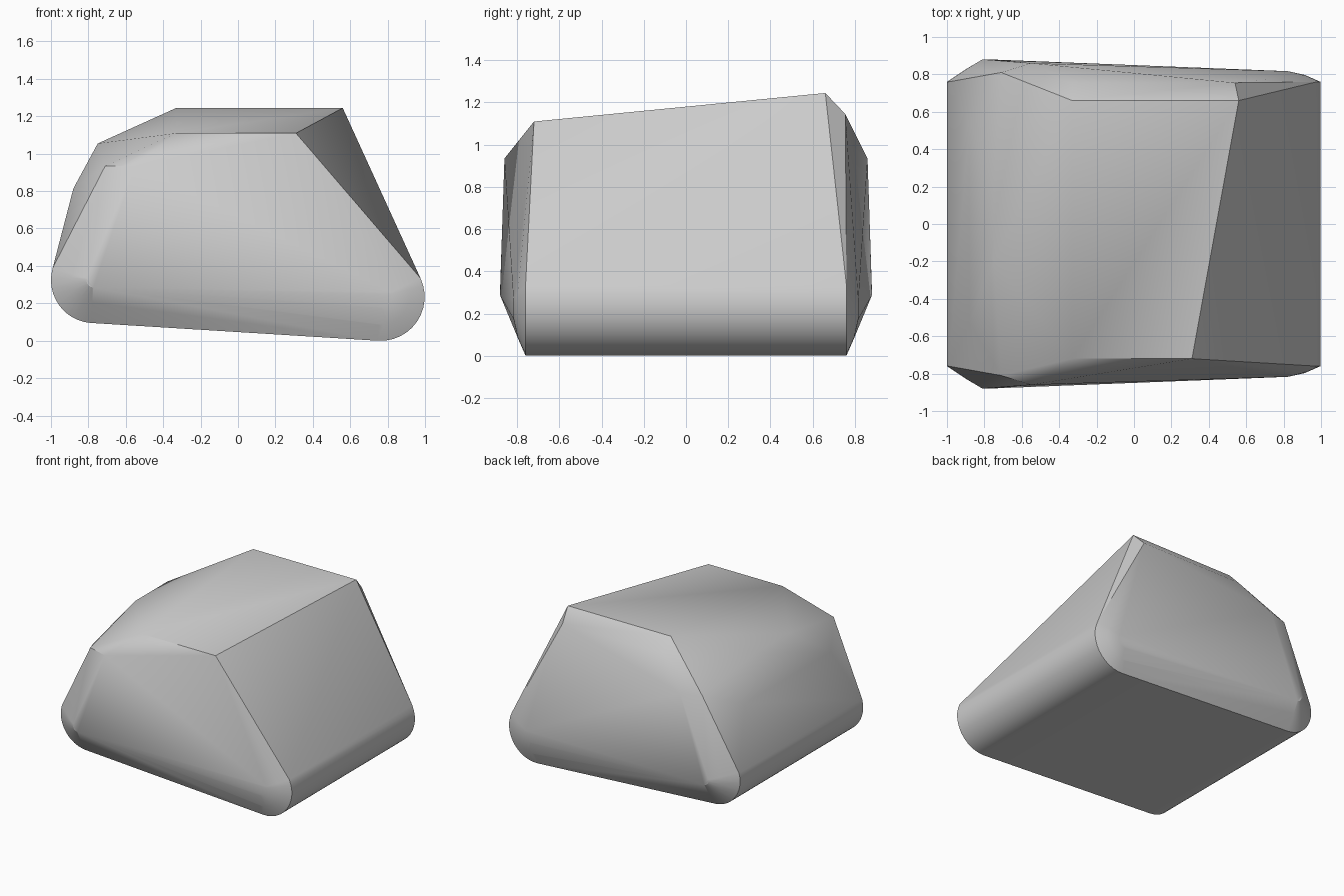
import bpy, bmesh
from math import sin, cos, radians

cube = bpy.data.objects.get("Cube")
if cube:
    bpy.data.objects.remove(cube, do_unlink=True)

stone = bpy.data.materials.new("light_grey")
stone.use_nodes = True
grey = (0.6, 0.6, 0.6, 1)
stone.diffuse_color = grey
stone.node_tree.nodes["Principled BSDF"].inputs["Base Color"].default_value = grey


def arc(x, z, r, start, end, y, steps=12):
    """Points on a round end, repeated on both sides in y."""
    pts = []
    for i in range(steps + 1):
        a = radians(start + (end - start) * i / steps)
        for side in (-1, 1):
            pts.append((x + r * cos(a), side * y, z + r * sin(a)))
    return pts


points = []
# Rounded lower edges: full arc, then narrowing rings out to the corner tip
for r, y in ((0.235, 0.76), (0.15, 0.797), (0.06, 0.817)):
    points += arc(0.763, 0.24, r, 25, -94, y)
for r, y in ((0.23, 0.76), (0.12, 0.833), (0.04, 0.88)):
    points += arc(-0.77, 0.33, r, 164, 266, y)

# Shoulder facets, mirrored front to back
for x, y, z in ((-0.75, 0.2, 1.06), (-0.88, 0.53, 0.82),
                (-0.71, 0.81, 0.94), (-0.55, 0.86, 0.94)):
    points += [(x, y, z), (x, -y, z)]

# Sloping top face and the bevel along its rear edge
points += [(-0.33, -0.72, 1.115), (0.31, -0.72, 1.115),
           (-0.33, 0.66, 1.25), (0.56, 0.66, 1.25),
           (-0.33, 0.755, 1.15), (0.54, 0.755, 1.15)]

# Wrap the points in one convex block
bm = bmesh.new()
for p in points:
    bm.verts.new(p)
hull = bmesh.ops.convex_hull(bm, input=bm.verts[:])
loose = {g for g in hull["geom_interior"] + hull["geom_unused"]
         if isinstance(g, bmesh.types.BMVert) and g.is_valid}
bmesh.ops.delete(bm, geom=list(loose), context="VERTS")
bmesh.ops.dissolve_limit(bm, angle_limit=radians(0.5),
                         verts=bm.verts[:], edges=bm.edges[:])
bmesh.ops.recalc_face_normals(bm, faces=bm.faces[:])

# Stand the block on the ground
low = min(v.co.z for v in bm.verts)
bmesh.ops.translate(bm, vec=(0, 0, -low), verts=bm.verts[:])

mesh = bpy.data.meshes.new("boulder")
bm.to_mesh(mesh)
bm.free()
mesh.materials.append(stone)
boulder = bpy.data.objects.new("boulder", mesh)
bpy.context.collection.objects.link(boulder)
bpy.context.view_layer.objects.active = boulder
boulder.select_set(True)
bpy.ops.object.shade_smooth_by_angle(angle=radians(30))
